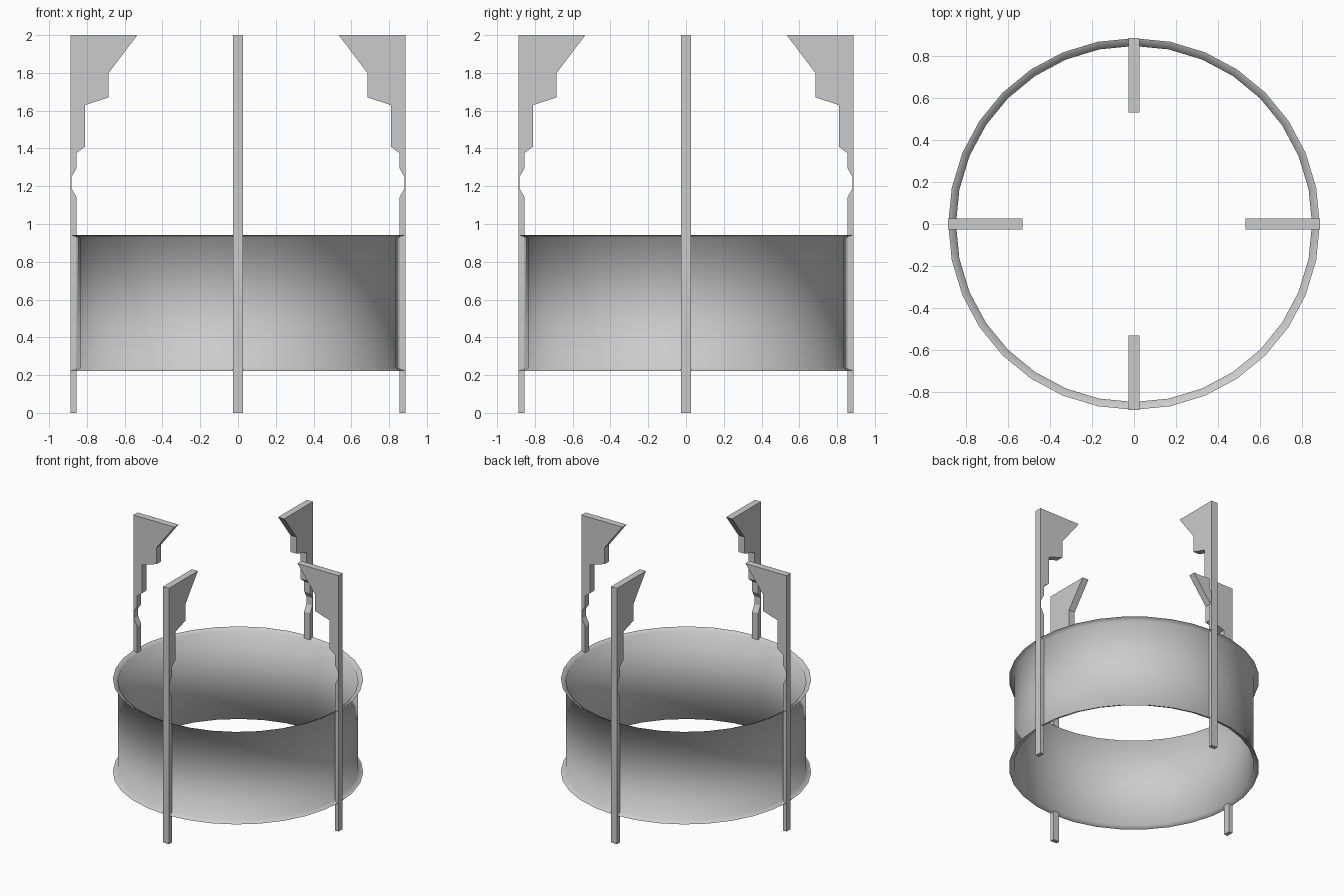
import bpy, bmesh, math
from mathutils import Matrix

if "Cube" in bpy.data.objects:
    bpy.data.objects.remove(bpy.data.objects["Cube"])

SIDES = 32
R_OUT = 0.887
POST_HALF = 0.026


def make_object(name, bm):
    mesh = bpy.data.meshes.new(name)
    bm.to_mesh(mesh)
    bm.free()
    obj = bpy.data.objects.new(name, mesh)
    bpy.context.collection.objects.link(obj)
    return obj


# Thin round band with a small lip flaring outwards at both rims
def make_band(name, profile):
    bm = bmesh.new()
    rings = []
    for r, z in profile:
        rings.append([bm.verts.new((r * math.cos(a), r * math.sin(a), z))
                      for a in (2 * math.pi * i / SIDES for i in range(SIDES))])
    for low, high in zip(rings, rings[1:]):
        for i in range(SIDES):
            j = (i + 1) % SIDES
            bm.faces.new((low[i], low[j], high[j], high[i])).smooth = True
    return make_object(name, bm)


make_band("ring_band", [(R_OUT, 0.222), (0.85, 0.237), (0.85, 0.928), (R_OUT, 0.943)])

# Stepped bracket post: (radius, height) outline, extruded sideways
POST = [(R_OUT, 0), (R_OUT, 2), (0.533, 2), (0.685, 1.80), (0.685, 1.67),
        (0.81, 1.63), (0.81, 1.41), (0.855, 1.375), (0.855, 1.295),
        (0.881, 1.25), (0.881, 1.19), (0.855, 1.14), (0.855, 0)]


def make_post(name, angle):
    bm = bmesh.new()
    face = bm.faces.new([bm.verts.new((r, -POST_HALF, z)) for r, z in POST])
    ext = bmesh.ops.extrude_face_region(bm, geom=[face])
    verts = [v for v in ext["geom"] if isinstance(v, bmesh.types.BMVert)]
    bmesh.ops.translate(bm, verts=verts, vec=(0, 2 * POST_HALF, 0))
    bmesh.ops.recalc_face_normals(bm, faces=bm.faces)
    bmesh.ops.transform(bm, matrix=Matrix.Rotation(angle, 4, 'Z'), verts=bm.verts)
    return make_object(name, bm)


# Four posts, a quarter turn apart
for k, side in enumerate(("right", "back", "left", "front")):
    make_post(side + "_post", k * math.pi / 2)
